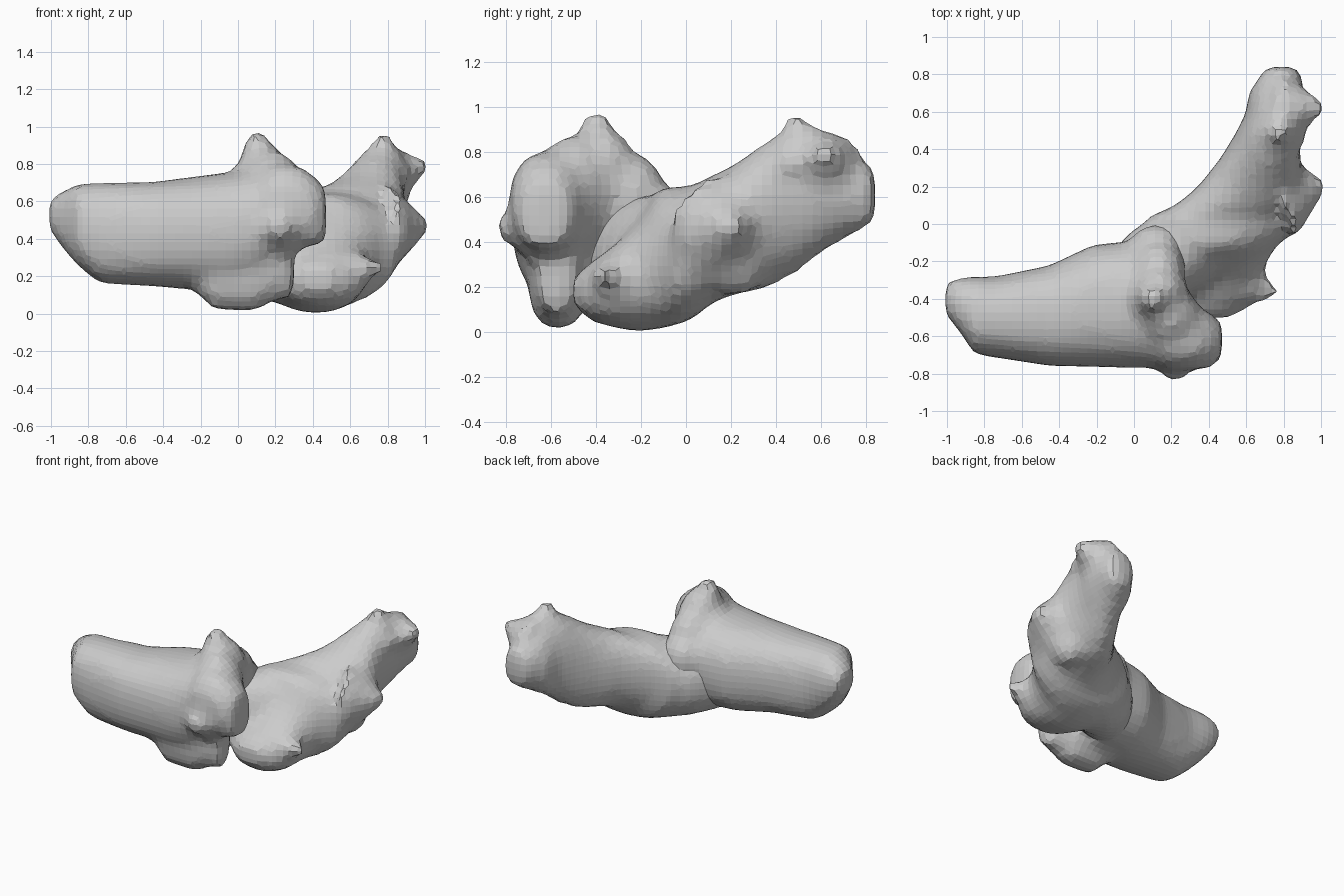
import bpy, bmesh, math
from mathutils import Vector, Matrix

if "Cube" in bpy.data.objects:
    bpy.data.objects.remove(bpy.data.objects["Cube"])

SIDES = 24


def add_loft(bm, rings, power=2.4):
    """Each ring: centre, sideways half axis, vertical half height."""
    loops = []
    for c, u, rz in rings:
        loop = []
        for i in range(SIDES):
            a = 2 * math.pi * i / SIDES
            ca, sa = math.cos(a), math.sin(a)
            p = math.copysign(abs(ca) ** (2 / power), ca)
            q = math.copysign(abs(sa) ** (2 / power), sa)
            loop.append(bm.verts.new(Vector(c) + Vector(u) * p + Vector((0, 0, rz * q))))
        loops.append(loop)
    for a, b in zip(loops, loops[1:]):
        for i in range(SIDES):
            j = (i + 1) % SIDES
            bm.faces.new((a[i], a[j], b[j], b[i]))
    bm.faces.new(loops[0][::-1])
    bm.faces.new(loops[-1])
    bmesh.ops.recalc_face_normals(bm, faces=bm.faces)


def add_lump(bm, c, r):
    m = Matrix.Translation(c) @ Matrix.Diagonal((*r, 1))
    bmesh.ops.create_icosphere(bm, subdivisions=3, radius=1, matrix=m)


def add_knob(bm, base, tip, r):
    base, tip = Vector(base), Vector(tip)
    d = tip - base
    rot = d.to_track_quat('Z', 'Y').to_matrix().to_4x4()
    bmesh.ops.create_cone(bm, cap_ends=True, segments=10, radius1=r, radius2=0.03,
                          depth=d.length, matrix=Matrix.Translation((base + tip) / 2) @ rot)


def finish(bm, name, voxel=0.045):
    me = bpy.data.meshes.new(name)
    bm.to_mesh(me)
    bm.free()
    ob = bpy.data.objects.new(name, me)
    bpy.context.collection.objects.link(ob)
    rm = ob.modifiers.new("remesh", 'REMESH')
    rm.mode = 'VOXEL'
    rm.voxel_size = voxel
    sm = ob.modifiers.new("soften", 'SMOOTH')
    sm.factor = 0.5
    sm.iterations = 2
    return ob


# Left branch: sections across x, given as x, y min, y max, z min, z max
left = [(-1.01, -.48, -.32, .45, .61), (-.93, -.58, -.285, .34, .66), (-.85, -.70, -.28, .25, .695),
        (-.74, -.715, -.28, .16, .70), (-.45, -.76, -.22, .145, .705), (-.22, -.765, -.11, .125, .735),
        (-.02, -.77, -.09, .12, .76), (.10, -.77, -.15, .16, .78), (.20, -.79, -.32, .33, .82),
        (.34, -.78, -.44, .355, .78), (.43, -.76, -.49, .36, .72), (.47, -.71, -.53, .38, .66)]
bm = bmesh.new()
add_loft(bm, [((x, (a + b) / 2, (c + d) / 2), (0, (b - a) / 2, 0), (d - c) / 2)
              for x, a, b, c, d in left])
# Foot under the left branch
add_loft(bm, [((x, -.57, (.45 + z) / 2), (0, w, 0), (.45 - z) / 2)
              for x, w, z in [(-.24, .09, .13), (-.13, .13, .02), (.08, .13, .01), (.2, .11, .07),
                              (.3, .08, .09)]])
# Raised collar round the joint end
for c, r in [((.12, -.14, .50), (.15, .14, .17)), ((.13, -.25, .60), (.15, .16, .20)),
             ((.14, -.37, .70), (.15, .15, .21)), ((.19, -.50, .64), (.17, .17, .23)),
             ((.28, -.64, .60), (.16, .14, .20))]:
    add_lump(bm, c, r)
add_knob(bm, (.13, -.39, .74), (.09, -.40, .99), .17)
add_knob(bm, (.22, -.66, .47), (.22, -.85, .46), .18)
finish(bm, "left_branch_with_collar")

# Right branch: sections across y, given as y, x min, x max, z min, z max, sideways tilt
right = [(-.50, .34, .52, .12, .25, 0), (-.43, .24, .64, .05, .30, 0), (-.33, .20, .69, .02, .37, 0),
         (-.22, .13, .70, .0, .49, 0), (-.12, .06, .76, .01, .64, 0), (-.04, .04, .86, .03, .645, 0),
         (.04, .08, .87, .06, .65, 0), (.10, .22, .89, .12, .69, 0), (.2, .34, .92, .16, .735, .02),
         (.35, .46, .89, .20, .83, .08), (.48, .54, .89, .275, .90, .10),
         (.6, .60, .92, .365, .89, .08), (.7, .61, .91, .415, .81, .04),
         (.77, .66, .90, .45, .77, 0), (.84, .70, .89, .49, .72, 0)]
bm = bmesh.new()
add_loft(bm, [(((a + b) / 2, y, (c + d) / 2), ((b - a) / 2, 0, t), (d - c) / 2)
              for y, a, b, c, d, t in right], 2.15)
# Joint that runs in under the collar
add_loft(bm, [((-.10, -.38, .35), (-.09, .15, 0), .21), ((.09, -.23, .34), (-.11, .19, 0), .26),
              ((.25, -.14, .33), (-.11, .19, 0), .28), ((.42, -.06, .33), (-.09, .16, 0), .28)], 2.1)
add_lump(bm, (.74, .21, .30), (.12, .14, .14))
# Stubby knobs on the right branch
for base, tip, r in [((.80, .63, .74), (1.02, .62, .80), .17),
                     ((.80, .15, .46), (1.02, .22, .47), .24),
                     ((.52, -.29, .22), (.76, -.38, .25), .17),
                     ((.78, .50, .74), (.77, .49, .97), .16)]:
    add_knob(bm, base, tip, r)
finish(bm, "right_branch")
